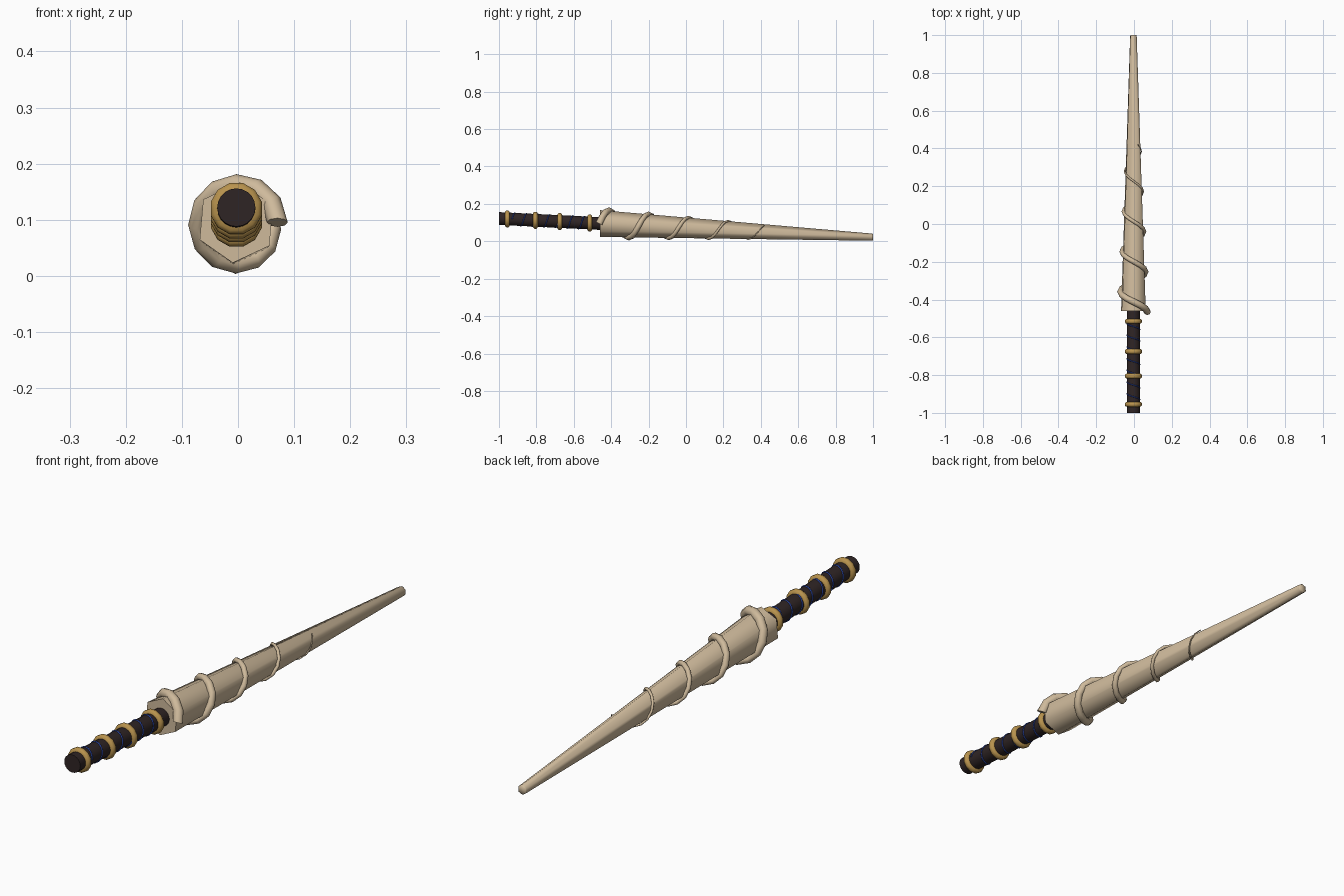
import bpy, bmesh, math
from mathutils import Vector

if "Cube" in bpy.data.objects:
    bpy.data.objects.remove(bpy.data.objects["Cube"])

CX = -0.003


def material(name, rgb):
    m = bpy.data.materials.new(name)
    m.diffuse_color = (*rgb, 1)
    m.use_nodes = True
    m.node_tree.nodes["Principled BSDF"].inputs["Base Color"].default_value = m.diffuse_color
    return m


BONE = material("bone", (0.62, 0.49, 0.33))
DARK = material("dark_leather", (0.028, 0.018, 0.018))
GOLD = material("gold", (0.48, 0.29, 0.075))
BLUE = material("blue_cord", (0.02, 0.05, 0.3))


def axis(y):
    """Centre line of the whole piece, sloping down to the tip."""
    return Vector((CX, y, 0.072 - 0.05 * y))


def blade_r(y):
    return 0.072 + (0.019 - 0.072) * (y + 0.46) / 1.46


def finish(name, bm, mat, angle):
    bmesh.ops.recalc_face_normals(bm, faces=bm.faces)
    me = bpy.data.meshes.new(name)
    bm.to_mesh(me)
    bm.free()
    ob = bpy.data.objects.new(name, me)
    bpy.context.collection.objects.link(ob)
    me.materials.append(mat)
    bpy.context.view_layer.objects.active = ob
    ob.select_set(True)
    bpy.ops.object.shade_smooth_by_angle(angle=math.radians(angle))
    ob.select_set(False)
    return ob


def skin(name, rings, mat, angle=65):
    """Join successive loops of points into a capped tube."""
    bm = bmesh.new()
    loops = [[bm.verts.new(p) for p in r] for r in rings]
    n = len(loops[0])
    for a, b in zip(loops, loops[1:]):
        for i in range(n):
            j = (i + 1) % n
            bm.faces.new((a[i], a[j], b[j], b[i]))
    bm.faces.new(loops[0])
    bm.faces.new(loops[-1])
    return finish(name, bm, mat, angle)


def turned(name, profile, sides, mat, phase=0, angle=65):
    """Profile of (y, radius) pairs swept around the sloping axis."""
    rings = []
    for y, r in profile:
        c = axis(y)
        rings.append([c + Vector((r * math.cos(t), 0, r * math.sin(t)))
                      for t in (phase + math.tau * i / sides for i in range(sides))])
    skin(name, rings, mat, angle)


def helix(name, y0, y1, pitch, per_turn, radius, thick, mat, sides):
    """Tube winding around the axis; radius and thickness vary with y."""
    count = round((y1 - y0) / pitch * per_turn)
    rings = []
    for k in range(count + 1):
        y = y0 + (y1 - y0) * k / count
        t = math.tau * (y - y0) / pitch
        out = Vector((math.cos(t), 0, math.sin(t)))
        rad = radius(y)
        tangent = Vector((-math.sin(t) * rad, pitch / math.tau, math.cos(t) * rad)).normalized()
        side = tangent.cross(out)
        c = axis(y) + out * rad
        rings.append([c + thick(y) * (math.cos(a) * out + math.sin(a) * side)
                      for a in (math.tau * i / sides for i in range(sides))])
    skin(name, rings, mat)


# Long tapering six-sided blade with a slightly rounded tip
turned("blade", [(-0.46, blade_r(-0.46)), (0.995, blade_r(0.995)), (1.0, 0.016)],
       6, BONE, math.radians(-95))

# Vine winding up the blade, thinning until it sinks in
helix("blade_vine", -0.465, 0.42, 0.213, 12,
      lambda y: blade_r(y) + 0.001,
      lambda y: 0.0185 - 0.0165 * (y + 0.465) / 0.885, BONE, 8)

# Grip
turned("grip", [(-1.0, 0.034), (-0.455, 0.034)], 20, DARK)

# Gold bands around the grip
for n, y in enumerate((-0.955, -0.805, -0.675, -0.515)):
    turned(f"gold_band_{n + 1}",
           [(y - 0.013, 0.030), (y - 0.012, 0.041), (y - 0.005, 0.047),
            (y + 0.005, 0.047), (y + 0.012, 0.041), (y + 0.013, 0.030)],
           12, GOLD, math.radians(15), 50)

# Thin cord wound around the grip
helix("grip_cord", -0.93, -0.52, 0.062, 16,
      lambda y: 0.034, lambda y: 0.0035, BLUE, 6)
